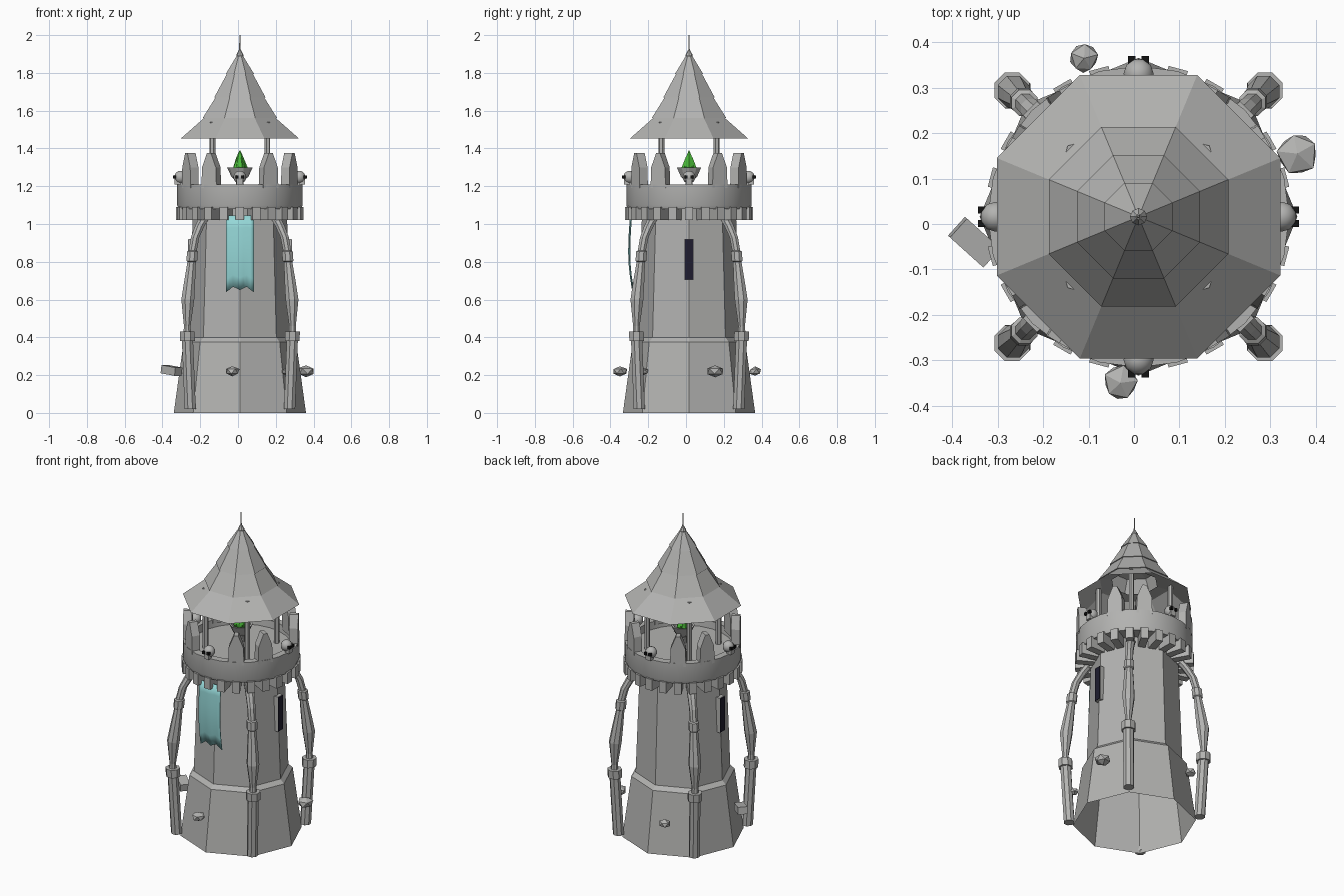
import bpy, bmesh, math, random
from math import cos, sin, pi, radians
from mathutils import Vector, Matrix

random.seed(4)
cube = bpy.data.objects.get("Cube")
if cube:
    bpy.data.objects.remove(cube, do_unlink=True)

CENTRE = Vector((0.01, 0.016, 0))


def material(name, rgb):
    m = bpy.data.materials.new(name)
    m.use_nodes = True
    m.diffuse_color = (*rgb, 1)
    node = next(n for n in m.node_tree.nodes if n.type == 'BSDF_PRINCIPLED')
    node.inputs["Base Color"].default_value = (*rgb, 1)
    return m


STONE = material("grey_stone", (0.45, 0.45, 0.44))
TEAL = material("teal_cloth", (0.30, 0.68, 0.68))
GREEN = material("green_flame", (0.07, 0.5, 0.04))
DARK = material("dark_opening", (0.013, 0.012, 0.028))
BLACK = material("black_eye", (0.006, 0.006, 0.006))


def finish(bm, name, mat, turn=0, smooth=False, fix=True):
    """Turn a bmesh into an object standing on the tower axis."""
    if fix:
        bmesh.ops.recalc_face_normals(bm, faces=bm.faces)
    me = bpy.data.meshes.new(name)
    bm.to_mesh(me)
    bm.free()
    me.materials.append(mat)
    ob = bpy.data.objects.new(name, me)
    bpy.context.collection.objects.link(ob)
    ob.location = CENTRE
    ob.rotation_euler.z = turn
    if smooth:
        bpy.ops.object.select_all(action='DESELECT')
        ob.select_set(True)
        bpy.context.view_layer.objects.active = ob
        bpy.ops.object.shade_smooth_by_angle(angle=radians(40))
    return ob


def rings(name, profile, sides, mat, phase=0, turn=0, caps=False, loop=False, smooth=False):
    """Stack of horizontal rings: (radius, height[, outward offset])."""
    bm = bmesh.new()
    rows = []
    for p in profile:
        off = p[2] if len(p) > 2 else 0
        rows.append([bm.verts.new((off + p[0] * cos(phase + 2 * pi * i / sides),
                                   p[0] * sin(phase + 2 * pi * i / sides), p[1]))
                     for i in range(sides)])
    pairs = list(zip(rows, rows[1:])) + ([(rows[-1], rows[0])] if loop else [])
    for a, b in pairs:
        for i in range(sides):
            j = (i + 1) % sides
            bm.faces.new((a[i], a[j], b[j], b[i]))
    if caps:
        bm.faces.new(rows[0][::-1])
        bm.faces.new(rows[-1])
    return finish(bm, name, mat, turn, smooth)


def box(name, x, y, z, mat, turn=0):
    """Box from ranges, +x pointing outward before the turn."""
    bm = bmesh.new()
    m = Matrix.Translation(((x[0] + x[1]) / 2, (y[0] + y[1]) / 2, (z[0] + z[1]) / 2))
    bmesh.ops.create_cube(bm, size=1, matrix=m @ Matrix.Diagonal(
        (x[1] - x[0], y[1] - y[0], z[1] - z[0], 1)))
    return finish(bm, name, mat, turn)


# Tower body: flared octagonal foot with a bevelled rim, then the shaft
rings("tower_foot", [(0.35, 0), (0.298, 0.375), (0.272, 0.4)], 8, STONE)
rings("tower_shaft", [(0.274, 0.37), (0.25, 1.02), (0.25, 1.1)], 8, STONE)

# Gallery ring with floor
rings("parapet_ring", [(0.24, 1.08), (0.325, 1.08), (0.332, 1.1), (0.332, 1.21),
                       (0.29, 1.21), (0.285, 1.16), (0.24, 1.16)], 24, STONE,
      loop=True, smooth=True)
rings("gallery_floor", [(0.29, 1.14), (0.29, 1.165)], 24, STONE, caps=True)

# Corbels under the gallery
for k in range(24):
    box("corbel", (0.23, 0.338), (-0.022, 0.022), (1.02, 1.09), STONE, k * pi / 12)


# Pointed battlements in pairs between the skulls
def battlement(turn):
    bm = bmesh.new()
    outline = [(-0.046, 1.19), (0.046, 1.19), (0.042, 1.3), (0.012, 1.375),
               (-0.012, 1.375), (-0.042, 1.3)]
    face = bm.faces.new([bm.verts.new((0.278, y, z)) for y, z in outline])
    out = bmesh.ops.extrude_face_region(bm, geom=[face])
    moved = [v for v in out["geom"] if isinstance(v, bmesh.types.BMVert)]
    bmesh.ops.translate(bm, verts=moved, vec=(0.05, 0, 0))
    finish(bm, "battlement", STONE, turn)


# Skulls with black eyes
def skull(turn):
    bm = bmesh.new()
    m = Matrix.Translation((0.315, 0, 1.248))
    bmesh.ops.create_uvsphere(bm, u_segments=10, v_segments=7, radius=0.034, matrix=m)
    finish(bm, "skull", STONE, turn, smooth=True)
    box("skull_jaw", (0.315, 0.345), (-0.017, 0.017), (1.208, 1.235), STONE, turn)
    for s in (-1, 1):
        box("skull_eye", (0.335, 0.354), (s * 0.015 - 0.008, s * 0.015 + 0.008),
            (1.24, 1.257), BLACK, turn)


# Diagonal buttress arm: round column, collars, swelling strut, bent top
ARM = [(0.032, 0.02, 0.372), (0.032, 0.38, 0.392), (0.042, 0.38, 0.392), (0.042, 0.43, 0.394),
       (0.021, 0.43, 0.394), (0.019, 0.46, 0.394), (0.037, 0.6, 0.39), (0.032, 0.69, 0.377),
       (0.024, 0.8, 0.361), (0.031, 0.805, 0.36), (0.031, 0.855, 0.355), (0.023, 0.86, 0.353),
       (0.024, 0.93, 0.335), (0.027, 0.99, 0.3), (0.03, 1.04, 0.262)]

for q in range(4):
    axis = q * pi / 2
    skull(axis)
    battlement(axis + pi / 6)
    battlement(axis + pi / 3)
    rings("buttress_arm", ARM, 8, STONE, pi / 8, axis + pi / 4, caps=True)
    rings("roof_post", [(0.016, 1.15, 0.205), (0.016, 1.54, 0.205)], 6, STONE,
          0, axis + pi / 4, caps=True)

# Tiered octagonal roof with overlapping lips
TIERS = [(0.338, 1.453, 0.198, 1.567), (0.214, 1.56, 0.134, 1.678),
         (0.147, 1.67, 0.07, 1.802), (0.081, 1.794, 0.012, 1.9)]
for r0, z0, r1, z1 in TIERS:
    rings("roof_tier", [(r1, z0 + 0.012), (r0, z0), (r1, z1)] if r0 < 0.3
          else [(r0, z0), (r1, z1)], 8, STONE, pi / 8)
rings("finial_knob", [(0.008, 1.87), (0.019, 1.885), (0.019, 1.895), (0.006, 1.92)],
      8, STONE, caps=True)
rings("finial_spike", [(0.005, 1.91), (0.002, 2.0)], 6, STONE, caps=True)

# Brazier with green flames
rings("brazier", [(0.05, 1.165), (0.02, 1.19), (0.02, 1.23), (0.045, 1.25), (0.068, 1.3),
                  (0.056, 1.3), (0.035, 1.265)], 10, STONE, caps=True)
rings("flame_core", [(0.02, 1.265), (0.034, 1.305), (0.02, 1.35), (0.002, 1.39)], 6, GREEN,
      caps=True)
for k in range(5):
    rings("flame_tongue", [(0.01, 1.265, 0.022), (0.017, 1.295, 0.026), (0.002, 1.355, 0.016)],
          5, GREEN, 0, k * 2 * pi / 5, caps=True)

# Arrow slits on both sides
for turn in (0, pi):
    box("window_frame", (0.2, 0.272), (-0.023, 0.023), (0.703, 0.92), STONE, turn)
    box("window_slit", (0.271, 0.276), (-0.021, 0.021), (0.706, 0.917), DARK, turn)

# Hanging banner with a notched hem and a soft bulge
bm = bmesh.new()
COLS, ROWS = 8, 6
hem = [0.64, 0.652, 0.668, 0.66, 0.65]
grid = []
for i in range(COLS + 1):
    u = i / COLS * 2 - 1
    bottom = hem[round(abs(abs(u) - 1) * 4)]
    grid.append([bm.verts.new((u * 0.074, -0.312 - 0.012 * sin(pi * t * 0.9) + 0.014 * t ** 3
                               + 0.006 * abs(u), 1.045 + (bottom - 1.045) * t))
                 for t in (j / ROWS for j in range(ROWS + 1))])
for a, b in zip(grid, grid[1:]):
    for j in range(ROWS):
        bm.faces.new((a[j], a[j + 1], b[j + 1], b[j]))
banner = finish(bm, "banner", TEAL, smooth=True)
banner.modifiers.new("thickness", 'SOLIDIFY').thickness = 0.005


# Loose rocks stuck in the wall
def rock(x, y, size, flat):
    bm = bmesh.new()
    bmesh.ops.create_icosphere(bm, subdivisions=1, radius=1)
    for v in bm.verts:
        v.co *= random.uniform(0.88, 1.08)
    m = Matrix.Translation(Vector((x, y, 0.22)) - CENTRE) @ Matrix.Rotation(
        random.uniform(0, 3), 4, 'Z') @ Matrix.Diagonal((size, size, flat, 1))
    bm.transform(m)
    finish(bm, "wall_rock", STONE)


rock(0.36, 0.155, 0.05, 0.034)
rock(-0.11, 0.365, 0.034, 0.025)
rock(-0.03, -0.35, 0.041, 0.027)
rock(0.255, -0.225, 0.028, 0.02)

# Square stone block on the right wall
bm = bmesh.new()
bm_matrix = (Matrix.Translation(Vector((-0.352, -0.04, 0.225)) - CENTRE)
             @ Matrix.Rotation(radians(-42), 4, 'Z') @ Matrix.Rotation(radians(8), 4, 'Y')
             @ Matrix.Diagonal((0.1, 0.056, 0.044, 1)))
bmesh.ops.create_cube(bm, size=1, matrix=bm_matrix)
finish(bm, "wall_block", STONE)
